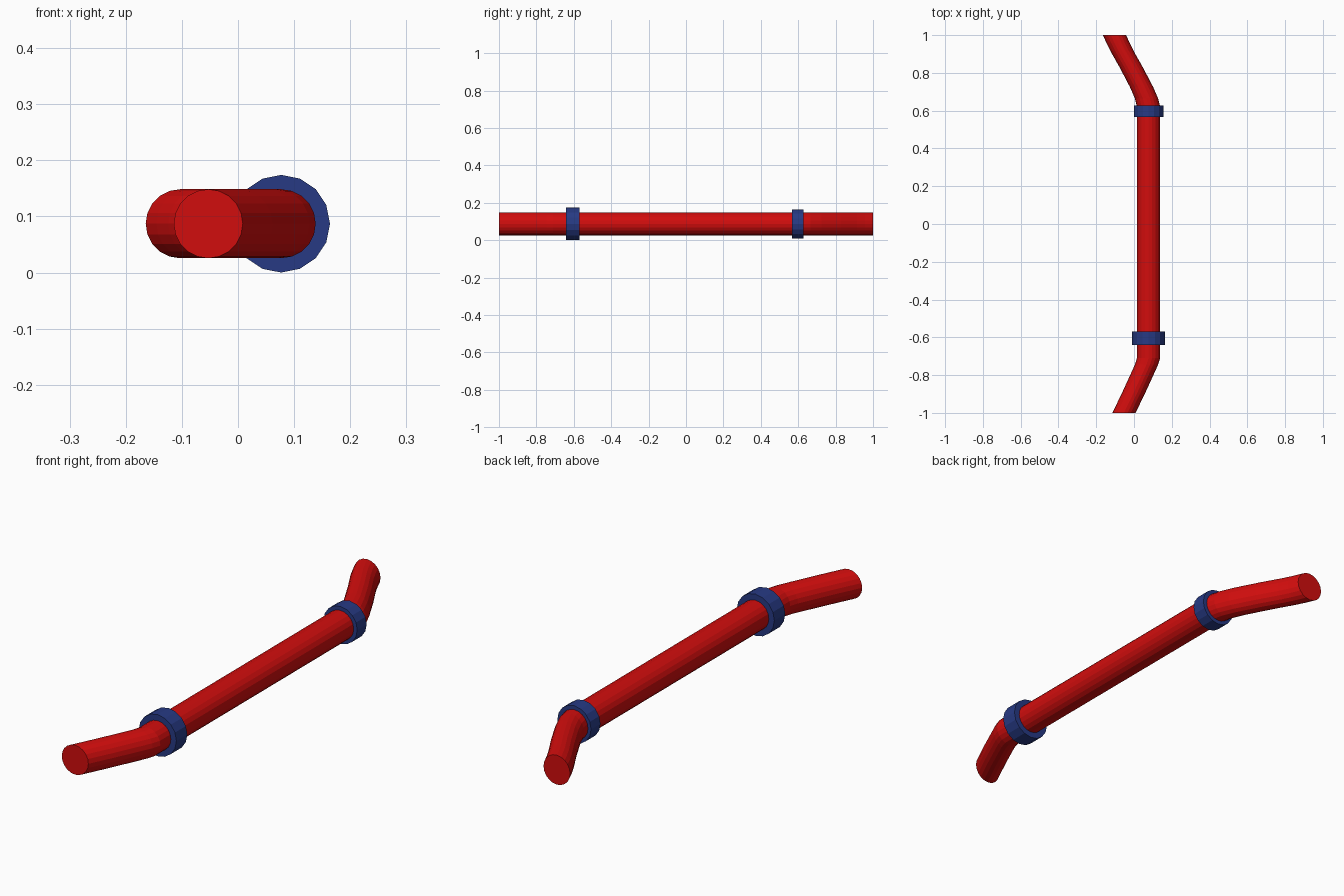
import bpy, bmesh, math

if "Cube" in bpy.data.objects:
    bpy.data.objects.remove(bpy.data.objects["Cube"])

RED = bpy.data.materials.new("red")
RED.diffuse_color = (0.64, 0.004, 0.004, 1)
RED.use_nodes = True
RED.node_tree.nodes["Principled BSDF"].inputs["Base Color"].default_value = RED.diffuse_color
BLUE = bpy.data.materials.new("navy_blue")
BLUE.diffuse_color = (0.02, 0.042, 0.23, 1)
BLUE.use_nodes = True
BLUE.node_tree.nodes["Principled BSDF"].inputs["Base Color"].default_value = BLUE.diffuse_color
CX, CZ = 0.077, 0.087


def finish(name, bm, mat):
    bmesh.ops.recalc_face_normals(bm, faces=bm.faces)
    me = bpy.data.meshes.new(name)
    bm.to_mesh(me)
    bm.free()
    me.materials.append(mat)
    ob = bpy.data.objects.new(name, me)
    bpy.context.collection.objects.link(ob)
    return ob


def loop(bm, x, y, r, n):
    return [bm.verts.new((x + r * math.cos(2 * math.pi * i / n), y,
                          CZ + r * math.sin(2 * math.pi * i / n))) for i in range(n)]


def bridge(bm, a, b):
    n = len(a)
    for i in range(n):
        bm.faces.new((a[i], a[(i + 1) % n], b[(i + 1) % n], b[i]))


# Grip bar: upright circular sections strung along y, bending at both ends
path = [(-0.053, -1), (0.0, -0.89), (0.048, -0.785), (0.066, -0.745), (CX, -0.71),
        (CX, 0.62), (0.066, 0.665), (0.04, 0.725), (-0.015, 0.83),
        (-0.063, 0.915), (-0.084, 0.957), (-0.103, 1)]
bm = bmesh.new()
loops = [loop(bm, x, y, 0.0615, 20) for x, y in path]
for a, b in zip(loops, loops[1:]):
    bridge(bm, a, b)
bm.faces.new(loops[0])
bm.faces.new(loops[-1])
finish("bar", bm, RED)


# Collars around the straight part
def collar(name, y0, y1, r):
    bm = bmesh.new()
    inner = 0.06
    ls = [loop(bm, CX, y, rad, 16) for y, rad in
          ((y0, inner), (y0, r), (y1, r), (y1, inner))]
    for i in range(4):
        bridge(bm, ls[i], ls[(i + 1) % 4])
    finish(name, bm, BLUE)


collar("front_collar", -0.641, -0.569, 0.087)
collar("back_collar", 0.566, 0.628, 0.078)
